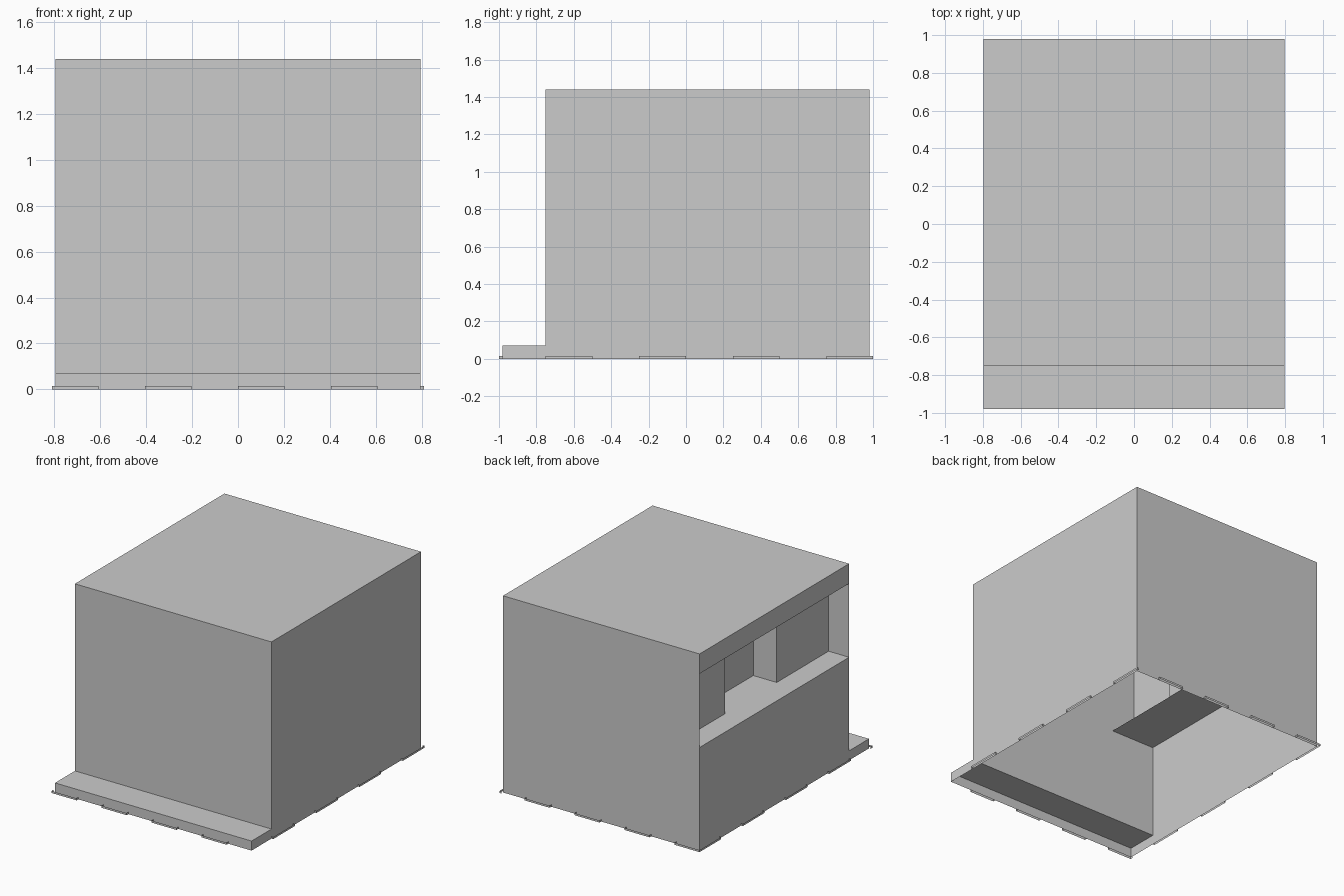
import bpy

if "Cube" in bpy.data.objects:
    bpy.data.objects.remove(bpy.data.objects["Cube"])

W = 0.796                 # half width of the shell
Y0, YS, Y1 = -0.98, -0.75, 0.98
STEP, TOP = 0.07, 1.44
SILL, LINTEL = 0.755, 1.295


def mesh_object(name, verts, faces):
    mesh = bpy.data.meshes.new(name)
    mesh.from_pydata(verts, [], faces)
    mesh.update()
    obj = bpy.data.objects.new(name, mesh)
    bpy.context.collection.objects.link(obj)
    return obj


def sweep(name, path, low, high, make):
    """Sheet made by sweeping an open path between two levels."""
    verts = [make(a, b, low) for a, b in path] + [make(a, b, high) for a, b in path]
    n = len(path)
    return mesh_object(name, verts, [(i, i + 1, n + i + 1, n + i) for i in range(n - 1)])


def sheet_z(name, x0, x1, y0, y1, z, up=True):
    f = (0, 1, 2, 3) if up else (3, 2, 1, 0)
    return mesh_object(name, [(x0, y0, z), (x1, y0, z), (x1, y1, z), (x0, y1, z)], [f])


# Front step, front wall, roof and back wall: one stepped side profile
profile = [(Y0, 0), (Y0, STEP), (YS, STEP), (YS, TOP), (Y1, TOP), (Y1, 0)]
sweep("stepped_shell", profile, W, -W, lambda y, z, x: (x, y, z))

# Right wall: solid, with the step end
mesh_object("right_wall", [(W, y, z) for y, z in profile], [(5, 4, 3, 2, 1, 0)])

# Left wall: sill wall with the step end, and a header over the serving opening
sill = [(Y0, 0), (Y0, STEP), (YS, STEP), (YS, SILL), (Y1, SILL), (Y1, 0)]
mesh_object("left_sill_wall", [(-W, y, z) for y, z in sill], [(0, 1, 2, 3, 4, 5)])
header = [(YS, LINTEL), (YS, TOP), (Y1, TOP), (Y1, LINTEL)]
mesh_object("left_header", [(-W, y, z) for y, z in header], [(0, 1, 2, 3)])

# Recess behind the opening: counter, ceiling and notched back wall
NEAR, DEEP = -0.63, -0.44
sheet_z("counter", -W, DEEP, YS, Y1, SILL)
sheet_z("recess_ceiling", -W, DEEP, YS, Y1, LINTEL, up=False)
notch = [(NEAR, Y1), (NEAR, 0.45), (DEEP, 0.45), (DEEP, -0.15), (NEAR, -0.15), (NEAR, YS)]
sweep("recess_back_wall", notch, SILL, LINTEL, lambda x, y, z: (x, y, z))

# Dashed trim around the foot: thin strips with end caps, open above and below
DX, DY, H = 0.81, 1.0, 0.015
for i in range(4):
    a = -DX + i * DX / 2
    b = a + DX / 4
    c = -DY + DY / 4 + i * DY / 2
    d = c + DY / 4
    for s, side in ((-1, "front"), (1, "back")):
        path = [(a, s * Y1), (a, s * DY), (b, s * DY), (b, s * Y1)]
        sweep(f"{side}_dash_{i}", path[::-s], 0, H, lambda x, y, z: (x, y, z))
    for s, side in ((-1, "left"), (1, "right")):
        path = [(s * W, c), (s * DX, c), (s * DX, d), (s * W, d)]
        sweep(f"{side}_dash_{i}", path[::s], 0, H, lambda x, y, z: (x, y, z))
